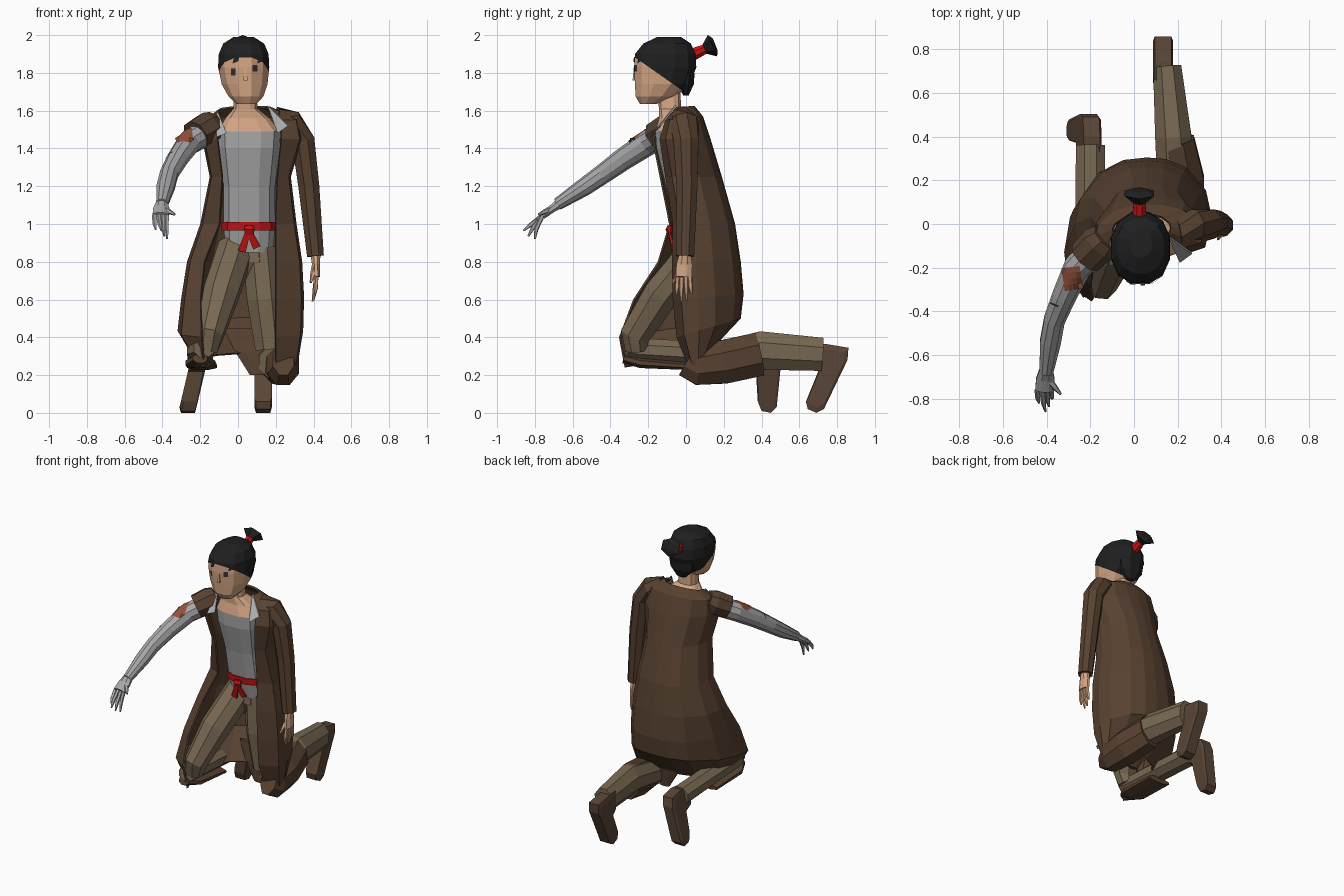
import bpy, bmesh, math
from mathutils import Vector
from mathutils.bvhtree import BVHTree

if "Cube" in bpy.data.objects:
    bpy.data.objects.remove(bpy.data.objects["Cube"])

def mat(name, r, g, b):
    m = bpy.data.materials.new(name)
    m.diffuse_color = (r, g, b, 1)
    m.use_nodes = True
    m.node_tree.nodes["Principled BSDF"].inputs["Base Color"].default_value = m.diffuse_color
    return m

COAT = mat("coat brown", .095, .053, .03)
BOOT = mat("boot brown", .1, .06, .038)
KHAKI = mat("trouser khaki", .19, .14, .085)
SHIRT = mat("shirt grey", .42, .42, .42)
METAL = mat("arm grey", .39, .39, .4)
SKIN = mat("skin", .66, .38, .23)
RED = mat("sash red", .55, .007, .007)
HAIR = mat("hair black", .014, .014, .014)
RUST = mat("rust patch", .3, .085, .045)
DARK = mat("dark detail", .03, .03, .04)

def finish(name, bm, *mats):
    bmesh.ops.recalc_face_normals(bm, faces=bm.faces)
    me = bpy.data.meshes.new(name)
    bm.to_mesh(me)
    bm.free()
    for m in mats:
        me.materials.append(m)
    ob = bpy.data.objects.new(name, me)
    bpy.context.collection.objects.link(ob)
    return ob

def loft(bm, rings, closed=True):
    vs = [[bm.verts.new(p) for p in r] for r in rings]
    n = len(vs[0])
    for a, b in zip(vs, vs[1:]):
        for i in range(n if closed else n - 1):
            j = (i + 1) % n
            bm.faces.new((a[i], a[j], b[j], b[i]))
    if closed:
        bm.faces.new(vs[0])
        bm.faces.new(vs[-1])

def tube_into(bm, rows, n=8, level=False, power=1.0):
    """rows: x, y, z, radius across, radius deep; level keeps rings horizontal."""
    c = [Vector(r[:3]) for r in rows]
    rings = []
    for i, r in enumerate(rows):
        t = (c[min(i + 1, len(c) - 1)] - c[max(i - 1, 0)]).normalized()
        if level:
            t = Vector((0, 0, 1))
        u = Vector((1, 0, 0))
        u = (u - t * u.dot(t)).normalized()
        v = t.cross(u)
        ring = []
        for k in range(n):
            a = 2 * math.pi * (k + .5) / n
            ca, sa = [math.copysign(abs(q) ** power, q) for q in (math.cos(a), math.sin(a))]
            ring.append(c[i] + u * ca * r[3] + v * sa * r[4])
        rings.append(ring)
    loft(bm, rings)

def tube(name, rows, m, **kw):
    bm = bmesh.new()
    tube_into(bm, rows, **kw)
    return finish(name, bm, m)

def hand(name, wrist, knuckle, tips, thumb, spread, m):
    """Palm, four fingers fanned along spread, and a thumb."""
    w, k, s = Vector(wrist), Vector(knuckle), Vector(spread)
    along_x = abs(s.x) > abs(s.y)
    wide, thin = s.length * 1.35, .022
    rad = (wide, thin) if along_x else (thin, wide)
    bm = bmesh.new()
    tube_into(bm, [(*w, .03, .03), (*w.lerp(k, .5), *rad), (*k, *rad)], n=8)
    for i, tip in enumerate(tips):
        root, tip = k + s * (i - 1.5) * .65, Vector(tip)
        mid = root.lerp(tip, .5) + (k - w) * .12
        tube_into(bm, [(*root, .013, .013), (*mid, .012, .012), (*tip, .005, .005)], n=5)
    root = w.lerp(k, .4)
    tube_into(bm, [(*root, .018, .018), (*root.lerp(Vector(thumb), .6), .014, .014),
                   (*thumb, .006, .006)], n=5)
    finish(name, bm, m)

def decal(name, target, center, a, b, direction, m):
    """Thin plate projected onto a surface."""
    me = target.data
    tree = BVHTree.FromPolygons([v.co for v in me.vertices], [tuple(p.vertices) for p in me.polygons])
    c, a, b, d = Vector(center), Vector(a), Vector(b), Vector(direction)
    rings = []
    for i in range(-2, 3):
        row = []
        for j in range(-2, 3):
            p = c + a * i / 2 + b * j / 2
            hit = tree.ray_cast(p - d, d)[0]
            row.append((hit if hit else p) - d * .005)
        rings.append(row)
    bm = bmesh.new()
    loft(bm, rings, closed=False)
    finish(name, bm, m)

def boot(name, profile, x, w, shear):
    """Side profile (y, z) extruded across x and leaned sideways."""
    bm = bmesh.new()
    loft(bm, [[(x + s * w * k + shear * (z - .3), y * k + cy * (1 - k), z * k + .19 * (1 - k))
               for y, z in profile]
              for cy in [sum(p[0] for p in profile) / len(profile)]
              for s, k in ((-1, .85), (-.7, 1), (.7, 1), (1, .85))])
    finish(name, bm, BOOT)

# torso: shirt below, bare chest and neck above
torso = tube("torso", [(.06, .1, .85, .13, .13), (.06, .07, 1.0, .14, .14), (.06, .035, 1.2, .14, .145),
                       (.06, -.02, 1.4, .165, .14), (.06, -.045, 1.49, .17, .12), (.05, -.06, 1.56, .12, .085),
                       (.04, -.085, 1.61, .066, .06), (.035, -.09, 1.72, .06, .062)],
             SHIRT, n=12, level=True, power=.75)
torso.data.materials.append(SKIN)
for f in torso.data.polygons:
    f.material_index = int(f.center.z > 1.5)

# sash with knot and two hanging ends
tube("sash", [(.06, .074, .965, .15, .15), (.06, .07, 1.01, .15, .15)], RED, n=12, level=True, power=.75)
tube("sash_knot", [(.06, -.085, .945, .025, .012), (.06, -.09, .97, .03, .02), (.06, -.085, .99, .025, .015)], RED)
for i, (x, z) in enumerate(((.02, .855), (.1, .875))):
    tube(f"sash_end_{i}", [(.055, -.09, .965, .018, .008), (x, -.068, z, .03, .008)], RED, n=4)

# head: one skull, hair cut off by a slanted plane
bm = bmesh.new()
tube_into(bm, [(.045, -.2, 1.635, .055, .045), (.042, -.16, 1.675, .095, .11), (.035, -.125, 1.74, .125, .15),
               (.03, -.11, 1.83, .14, .17), (.03, -.11, 1.9, .136, .165), (.03, -.1, 1.955, .112, .13),
               (.03, -.09, 1.99, .055, .065)], n=12, level=True, power=.9)
origin, normal = Vector((0, -.26, 1.875)), Vector((0, .7, 1)).normalized()
bmesh.ops.bisect_plane(bm, geom=bm.verts[:] + bm.edges[:] + bm.faces[:], plane_co=origin, plane_no=normal)
for f in bm.faces:
    f.material_index = int((f.calc_center_median() - origin).dot(normal) > 0)
head = finish("head", bm, SKIN, HAIR)
for side, x, z in (("right", -.025, 1.805), ("left", .09, 1.825)):
    decal("eye_" + side, head, (x, -.28, z), (.012, 0, 0), (0, 0, .018), (0, 1, 0), DARK)
# ragged fringe and nape hair
for i, x in enumerate((-.07, -.01, .12)):
    decal(f"fringe_{i}", head, (x, -.28, 1.872), (.015, 0, .006), (.004, 0, .016), (0, 1, 0), HAIR)
tube("nape_hair", [(.035, -.0, 1.68, .035, .015), (.03, -.005, 1.74, .09, .05), (.03, -.005, 1.8, .1, .055)], HAIR, level=True)
tube("nose", [(.04, -.27, 1.76, .016, .018), (.037, -.27, 1.83, .007, .009)], SKIN, n=4, level=True)
tube("hair_tie", [(.025, .03, 1.895, .037, .037), (.025, .11, 1.93, .026, .026)], RED)
tube("topknot", [(.025, .095, 1.924, .024, .024), (.025, .14, 1.944, .078, .062), (.025, .155, 1.95, .04, .035)], HAIR, n=6)

# coat: open C-shaped rings
# front z right/left, back z, outer x right/left, back y, inner x right/left, front y right/left
RINGS = [(1.6, 1.62, 1.625, -.1, .17, .045, -.1, .15, -.06, -.05),
         (1.54, 1.55, 1.57, -.18, .32, .09, -.12, .23, -.14, -.11),
         (1.45, 1.45, 1.45, -.19, .34, .13, -.11, .23, -.18, -.14),
         (1.25, 1.25, 1.25, -.15, .28, .19, -.085, .21, -.14, -.11),
         (1.0, 1.0, 1.0, -.2, .31, .26, -.1, .2, -.09, -.07),
         (.8, .8, .8, -.27, .34, .29, -.18, .2, -.15, -.075),
         (.6, .6, .63, -.3, .35, .305, -.2, .2, -.28, -.07),
         (.4, .4, .5, -.32, .345, .29, -.195, .2, -.355, -.05),
         (.24, .17, .31, -.22, .31, .11, -.18, .2, -.325, .04)]
rings = []
for zr, zl, zb, xr, xl, yb, ir, il, yr, yl in RINGS:
    mid = .06
    half = []
    for z, ox, ix, yf in ((zr, xr, ir, yr), (zl, xl, il, yl)):
        half.append([Vector((ix, yf, z))] +
                    [Vector((mid + (ox - mid) * w, yf + (yb - yf) * t, z + (zb - z) * t))
                     for w, t in ((.95, .12), (1, .35), (.93, .6), (.62, .88), (.3, .98))])
    rings.append(half[0] + [Vector((mid, yb, zb))] + half[1][::-1])
bm = bmesh.new()
loft(bm, rings, closed=False)
coat = finish("coat", bm, COAT)
sol = coat.modifiers.new("thickness", "SOLIDIFY")
sol.thickness = .012
# coat cloth wrapped about the knees
tube("coat_wrap_left", [(.24, .01, .28, .06, .1), (.24, .06, .25, .09, .11), (.22, .2, .27, .11, .125),
                        (.19, .385, .31, .092, .125)], COAT)
tube("coat_wrap_right", [(-.2, -.33, .29, .04, .03), (-.2, -.24, .265, .085, .03), (-.19, .03, .245, .085, .02)], COAT)
# creased coat tail hanging between the legs
tube("coat_tail", [(.1, .1, .2, .04, .015), (.08, .11, .32, .1, .02), (.05, .14, .45, .14, .02)], COAT, level=True)
# pale lapel linings
for side, pts in (("right", [(-.11, -.06, 1.605), (-.06, -.17, 1.48), (-.115, -.185, 1.46)]),
                  ("left", [(.155, -.05, 1.63), (.265, -.13, 1.52), (.21, -.17, 1.48)])):
    bm = bmesh.new()
    loft(bm, [[Vector(p) + Vector((0, d, 0)) for p in pts] for d in (0, -.008)])
    finish("lapel_" + side, bm, SHIRT)

# sleeves, arms and hands
tube("sleeve_left", [(.2, -.03, 1.545, .07, .08), (.28, -.01, 1.53, .075, .08), (.345, 0, 1.44, .066, .072),
                     (.375, .005, 1.2, .06, .06), (.41, -.005, .83, .048, .052)], COAT)
tube("sleeve_right", [(-.13, -.06, 1.53, .07, .07), (-.16, -.09, 1.51, .09, .085),
                      (-.225, -.155, 1.47, .085, .08)], COAT)
arm = tube("metal_arm", [(-.16, -.1, 1.49, .07, .07), (-.26, -.2, 1.43, .065, .066), (-.32, -.33, 1.345, .056, .06),
                         (-.365, -.44, 1.265, .05, .053), (-.383, -.54, 1.195, .05, .048),
                         (-.402, -.68, 1.105, .033, .033)], METAL, n=10)
decal("rust_mark", arm, (-.283, -.25, 1.45), (.042, .006, 0), (-.008, .052, 0), (0, 0, -1), RUST)
decal("elbow_seam", arm, (-.365, -.37, 1.35), (.018, -.008, 0), (.002, .004, 0), (0, 0, -1), DARK)
hand("metal_hand", (-.402, -.66, 1.115), (-.41, -.76, 1.045),
     [(-.435, -.82, .97), (-.405, -.86, .965), (-.39, -.835, .935), (-.375, -.8, .92)],
     (-.335, -.78, 1.05), (.034, 0, 0), METAL)
hand("left_hand", (.41, -.005, .85), (.415, -.012, .72),
     [(.405, -.05, .625), (.395, -.025, .59), (.4, .005, .595), (.41, .03, .63)],
     (.385, -.07, .69), (0, .034, 0), SKIN)

# trousers
tube("hips", [(.06, .12, .7, .1, .1), (.06, .1, .8, .14, .13), (.06, .1, .9, .125, .12)], KHAKI, level=True)
tube("thigh_right", [(-.01, .07, .87, .1, .1), (-.09, -.13, .63, .1, .1), (-.15, -.27, .41, .075, .085),
                     (-.165, -.265, .33, .06, .06)], KHAKI)
tube("shin_right", [(-.18, -.32, .34, .06, .05), (-.2, -.25, .335, .075, .065), (-.2, .36, .3, .072, .07)], KHAKI)
tube("thigh_left", [(.115, .08, .87, .1, .1), (.14, .06, .6, .1, .1), (.17, .07, .34, .085, .09)], KHAKI)
tube("shin_left", [(.19, .08, .27, .085, .09), (.18, .4, .33, .09, .11), (.152, .72, .31, .07, .095)], KHAKI)

# boots, toes on the ground
boot("boot_left", [(.66, .37), (.74, .365), (.86, .345), (.855, .28), (.73, .02), (.69, 0), (.645, .02),
                   (.635, .06), (.7, .22), (.66, .26)], .133, .054, 0)
boot("boot_right", [(.3, .35), (.4, .36), (.49, .34), (.505, .28), (.48, .03), (.45, 0), (.4, .01),
                    (.38, .06), (.37, .22), (.3, .25)], -.205, .053, .2)
